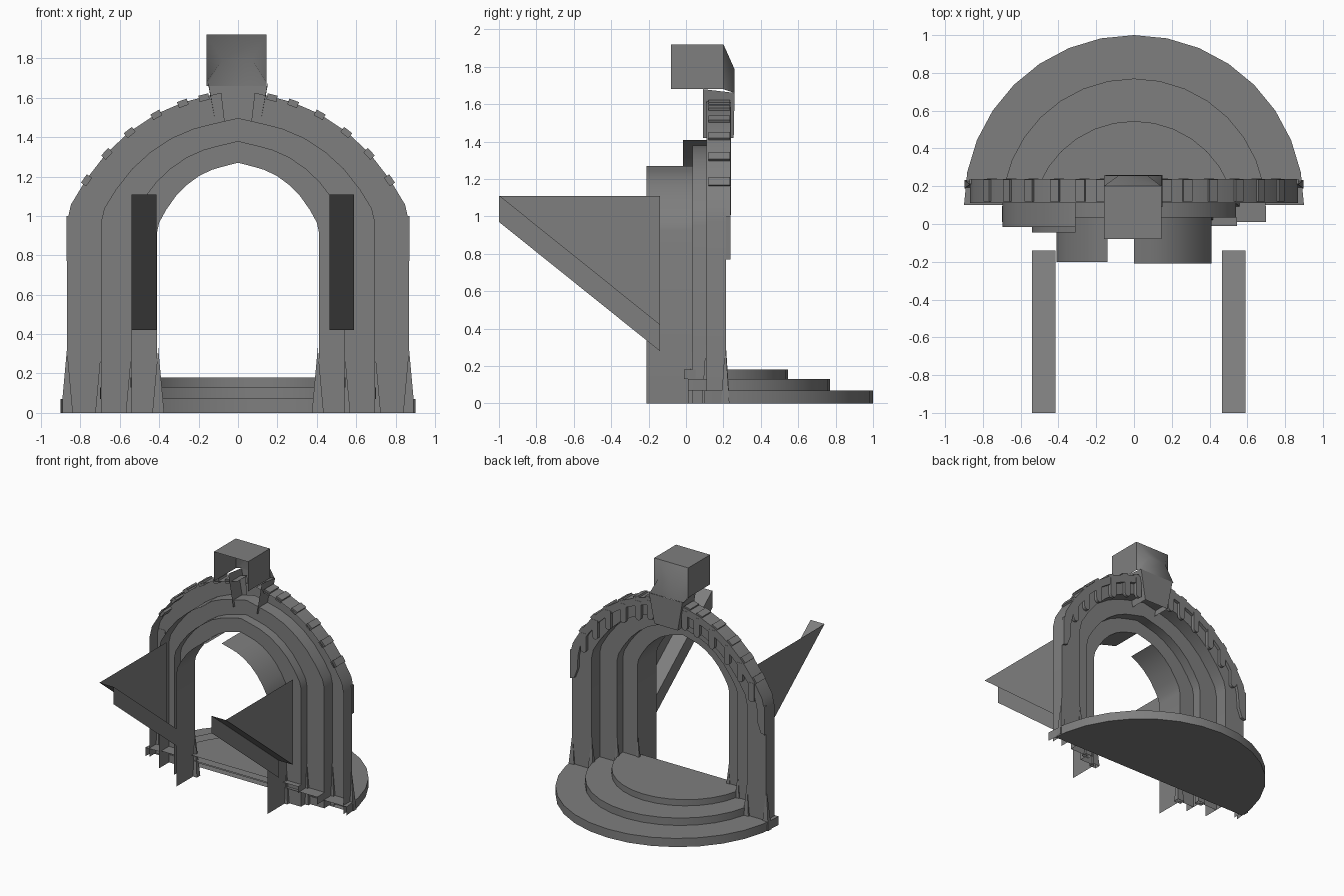
import bpy, bmesh, math

if "Cube" in bpy.data.objects:
    bpy.data.objects.remove(bpy.data.objects["Cube"])

# Normalised arch curve: (share of half width, share of rise), springing to apex
CURVE = [(1, 0), (.977, .13), (.89, .316), (.77, .515), (.636, .676),
         (.48, .81), (.324, .897), (.2, .94), (0, 1)]
# Half width, springing height, apex height of each order
INNER = (.41, .92, 1.27)
MIDDLE = (.54, .95, 1.38)
THIRD = (.695, .97, 1.497)
HOOD_IN = (.80, .97, 1.585)
OUTER = (.868, .97, 1.645)

# Dark grey stone
stone = bpy.data.materials.new("stone")
stone.diffuse_color = (.21, .21, .21, 1)
stone.use_nodes = True
stone.node_tree.nodes["Principled BSDF"].inputs["Base Color"].default_value = stone.diffuse_color


def make(name, verts, faces, smooth=30):
    me = bpy.data.meshes.new(name)
    me.from_pydata(verts, [], faces)
    bm = bmesh.new()
    bm.from_mesh(me)
    bmesh.ops.recalc_face_normals(bm, faces=bm.faces)
    bm.to_mesh(me)
    bm.free()
    me.materials.append(stone)
    if smooth:
        me.polygons.foreach_set("use_smooth", [True] * len(me.polygons))
        me.set_sharp_from_angle(angle=math.radians(smooth))
    ob = bpy.data.objects.new(name, me)
    bpy.context.scene.collection.objects.link(ob)
    return ob


def half(order, side, foot=True, stop=0.0):
    """Half arch line from the foot to the apex, cut where |x| reaches stop."""
    w, s, a = order
    pts = [(w, 0.0)] if foot else []
    for u, v in CURVE:
        x, z = u * w, s + v * (a - s)
        if x < stop:
            px, pz = pts[-1]
            t = (px - stop) / (px - x)
            pts.append((stop, pz + t * (z - pz)))
            break
        pts.append((x, z))
    return [(side * x, z) for x, z in pts]


def full(order, foot=True):
    return half(order, -1, foot) + half(order, 1, foot)[-2::-1]


def strip(name, la, ya, lb, yb):
    n = len(la)
    v = [(x, ya, z) for x, z in la] + [(x, yb, z) for x, z in lb]
    return make(name, v, [(i, i + 1, n + i + 1, n + i) for i in range(n - 1)])


def reveal(name, line, ya, yb):
    return strip(name, line, ya, line, yb)


def prism(name, poly, y0, y1):
    """Solid from an x-z outline pulled along y."""
    n = len(poly)
    v = [(x, y0, z) for x, z in poly] + [(x, y1, z) for x, z in poly]
    f = [tuple(range(n)), tuple(range(n, 2 * n))]
    f += [(i, (i + 1) % n, n + (i + 1) % n, n + i) for i in range(n)]
    return make(name, v, f, 0)


# Stepped arch faces
strip("middle_face", full(THIRD), .11, full(MIDDLE), .11)
strip("inner_face", full(MIDDLE), .035, full(INNER), .035)

# Outer order and hood mould, interrupted by the keystone
for side in (-1, 1):
    out = half(OUTER, side, stop=.085)
    strip("outer_face", out, .215, half(THIRD, side, stop=.068), .215)
    reveal("outer_wall", out, .11, .215)
    strip("hood_face", out[1:], .238, half(HOOD_IN, side, False, .08), .238)
    reveal("hood_top", out[1:], .215, .238)
    reveal("hood_lip", half(HOOD_IN, side, False, .08), .215, .238)

# Arch soffits and jamb sides; the left ones run deeper lower down
reveal("third_soffit", full(THIRD), .215, .11)
reveal("third_soffit_left", half(THIRD, -1, stop=.31), .11, -.015)
reveal("middle_soffit", full(MIDDLE), .11, .035)
reveal("middle_soffit_left", half(MIDDLE, -1, stop=.31), .035, -.045)
reveal("inner_soffit_right", half(INNER, 1), .035, -.21)
reveal("inner_soffit_left", half(INNER, -1, stop=.14), .035, -.2)

# Ridge blocks with hanging round-ended fingers
for side in (-1, 1):
    line = half(OUTER, side, False)
    for i in range(2, 8):
        x, z = line[i]
        dx, dz = line[i + 1][0] - line[i - 1][0], line[i + 1][1] - line[i - 1][1]
        d = math.hypot(dx, dz)
        tx, tz = dx / d, dz / d
        nx, nz = side * abs(tz), abs(tx)
        block = [(x + tx * a + nx * b, z + tz * a + nz * b)
                 for a, b in ((-.026, -.02), (.026, -.02), (.026, .012), (-.026, .012))]
        prism("ridge_block", block, .12, .235)
        cx, r, drop = x - side * .02, .026, .15
        tip = [(cx + r * math.cos(t), z - drop + r * math.sin(t))
               for t in [math.pi + k * math.pi / 6 for k in range(7)]]
        prism("hood_finger", tip + [(cx + r, z - .02), (cx - r, z - .02)], .215, .24)
    # Long end finger at the springing
    prism("hood_end", [(side * .87, 1.0), (side * .80, 1.0), (side * .805, .86),
                       (side * .835, .78), (side * .87, .77)], .213, .238)

# Corner spurs at the feet of the jambs
for side in (-1, 1):
    for x, y in ((.868, .21), (.695, .212), (.54, .107), (.405, .032)):
        base = [(side * x + a * .03, y + b * .022, 0)
                for a, b in ((-1, -1), (1, -1), (1, 1), (-1, 1))]
        make("foot_spur", base + [(side * x, y, .33)],
             [(0, 1, 4), (1, 2, 4), (2, 3, 4), (3, 0, 4)], 0)


# Half-round steps, open at the straight side
def step(name, r, cy, y0, z0, z1):
    ring = [(r * math.cos(k * math.pi / 16), cy + r * math.sin(k * math.pi / 16))
            for k in range(17)]
    ring = [(r, y0)] + ring + [(-r, y0)] if y0 < cy else ring
    n = len(ring)
    v = [(x, y, z0) for x, y in ring] + [(x, y, z1) for x, y in ring]
    f = [(i, i + 1, n + i + 1, n + i) for i in range(n - 1)]
    f.append(tuple(range(n, 2 * n)))
    make(name, v, f)
    return ring


ring = step("bottom_step", .90, .10, .10, 0, .07)
step("middle_step", .70, .07, .01, .07, .13)
step("top_step", .545, 0, -.01, .13, .18)
under = [(.893, .17)] + ring[1:-1] + [(-.893, .17)]
make("step_underside", [(x, y, 0) for x, y in under], [tuple(range(len(under)))[::-1]])

# Keystone shell, wider at the top and open towards the front
make("keystone",
     [(-.15, .09, 1.68), (.15, .09, 1.68), (.15, .26, 1.66), (-.15, .26, 1.66),
      (-.105, .09, 1.42), (.105, .09, 1.42), (.105, .255, 1.42), (-.105, .255, 1.42)],
     [(0, 3, 7, 4), (1, 2, 6, 5), (2, 3, 7, 6)], 0)

# Hollow block over the keystone, open to the front and below
make("top_block",
     [(-.16, -.08, 1.68), (.145, -.08, 1.68), (.145, .2, 1.68), (-.16, .2, 1.68),
      (-.16, -.08, 1.92), (.145, -.08, 1.92), (.145, .2, 1.92), (-.16, .2, 1.92)],
     [(4, 5, 6, 7), (0, 3, 7, 4), (1, 2, 6, 5)], 0)
# Softly swelling back of the block
make("top_block_back",
     [(.145, .2, 1.68), (-.16, .2, 1.68), (.145, .2, 1.92), (-.16, .2, 1.92),
      (.145, .258, 1.66), (-.16, .258, 1.66), (.07, .258, 1.79), (-.08, .258, 1.79)],
     [(2, 3, 7, 6), (4, 5, 7, 6), (0, 4, 6, 2), (1, 5, 7, 3)], 179)

# Raking brackets: outer triangle, sloping plate and inner lip
for name, xo, xi in (("left_bracket", -.54, -.415), ("right_bracket", .59, .465)):
    make(name,
         [(xo, -1, 1.11), (xo, -.14, 1.11), (xo, -.14, .42),
          (xi, -1, 1.11), (xi, -.14, .42), (xi, -.14, .28), (xi, -1, .97)],
         [(0, 1, 2), (0, 2, 4, 3), (3, 4, 5, 6)], 0)
